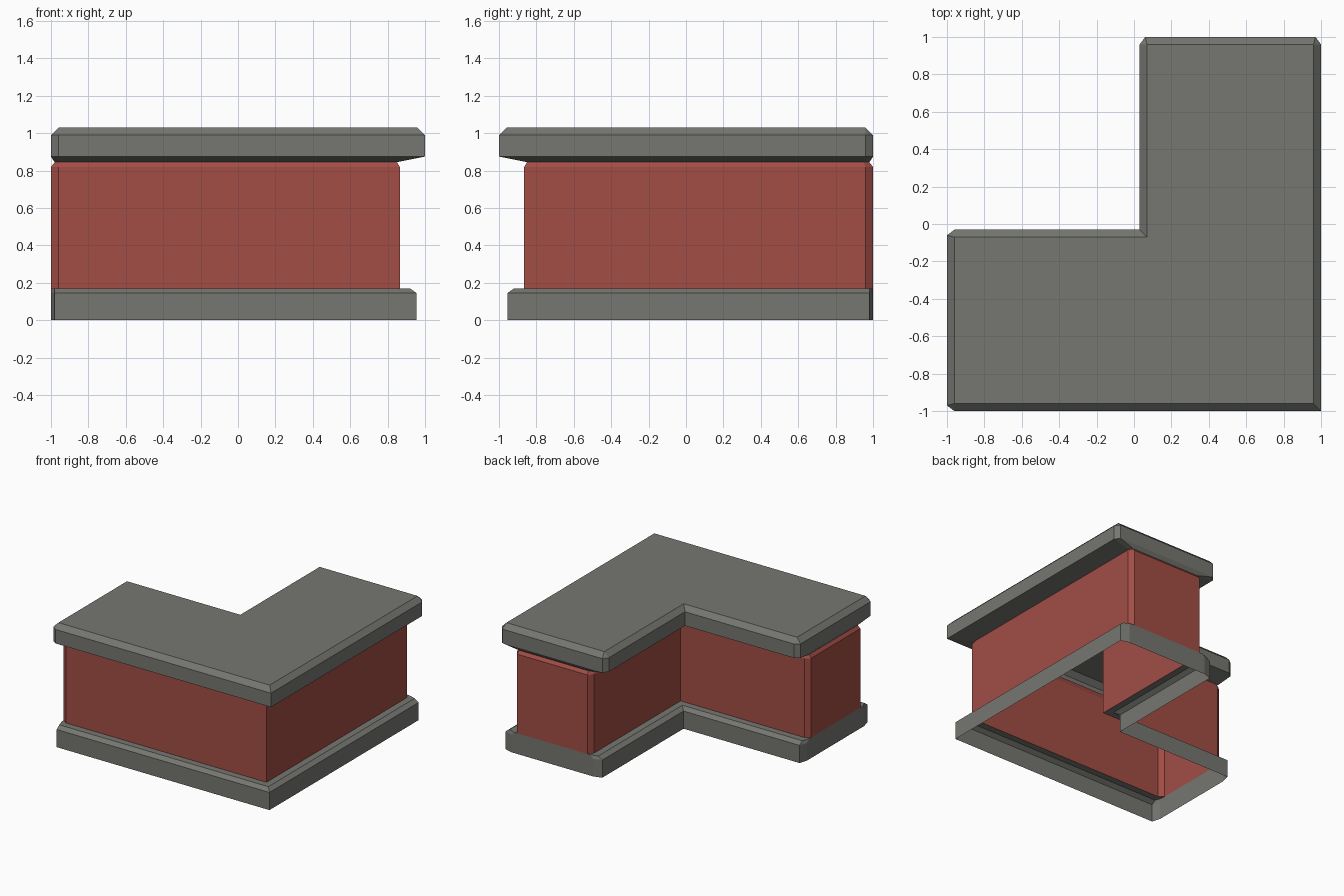
import bpy, bmesh, math

if "Cube" in bpy.data.objects:
    bpy.data.objects.remove(bpy.data.objects["Cube"])


def material(name, rgb):
    m = bpy.data.materials.new(name)
    m.diffuse_color = (*rgb, 1)
    m.use_nodes = True
    m.node_tree.nodes["Principled BSDF"].inputs["Base Color"].default_value = m.diffuse_color
    return m


stone = material("grey stone", (0.18, 0.18, 0.165))
brick = material("red wall", (0.36, 0.075, 0.06))


def ring(z, o, i, e, b, a):
    """L outline: outer side o, inner side i, arm ends e, end corners cut by b along the arm, a across."""
    half = [(o, -o), (o, e - b), (o - a, e), (i + a, e), (i, e - b), (i, -i)]
    other = [(-y, -x) for x, y in half[1:5]]     # mirrored arm
    return [(x, y, z) for x, y in half + other[::-1]]


def shell(name, rings, mat, top=False):
    """Open skin through the stacked outlines, optionally closed on top."""
    bm = bmesh.new()
    loops = [[bm.verts.new(p) for p in ring(*r)] for r in rings]
    for low, high in zip(loops, loops[1:]):
        n = len(low)
        for k in range(n):
            j = (k + 1) % n
            bm.faces.new((low[k], low[j], high[j], high[k]))
    if top:
        bm.faces.new(loops[-1])
    bmesh.ops.remove_doubles(bm, verts=bm.verts, dist=1e-5)
    bmesh.ops.dissolve_degenerate(bm, edges=bm.edges, dist=1e-5)
    me = bpy.data.meshes.new(name)
    bm.to_mesh(me)
    bm.free()
    me.materials.append(mat)
    ob = bpy.data.objects.new(name, me)
    bpy.context.collection.objects.link(ob)


# Base skirt with chamfered top and ledge, open underneath
shell("base", [(0, .955, .075, 1, .02, .07),
               (.145, .955, .075, 1, .02, .07),
               (.17, .92, .11, 1, .02, .06),
               (.17, .865, .165, 1, .04, .03)], stone)

# Red wall, bevelled in at the top
shell("wall", [(.17, .865, .165, 1, .04, .03),
               (.82, .865, .165, 1, .04, .03),
               (.845, .85, .18, .98, .03, .02)], brick)

# Overhanging cap
shell("cap", [(.845, .85, .18, .98, .03, .02),
              (.875, 1, .03, 1, .04, .03),
              (.99, 1, .03, 1, .04, .03),
              (1.03, .96, .07, .96, 0, 0)], stone, top=True)
